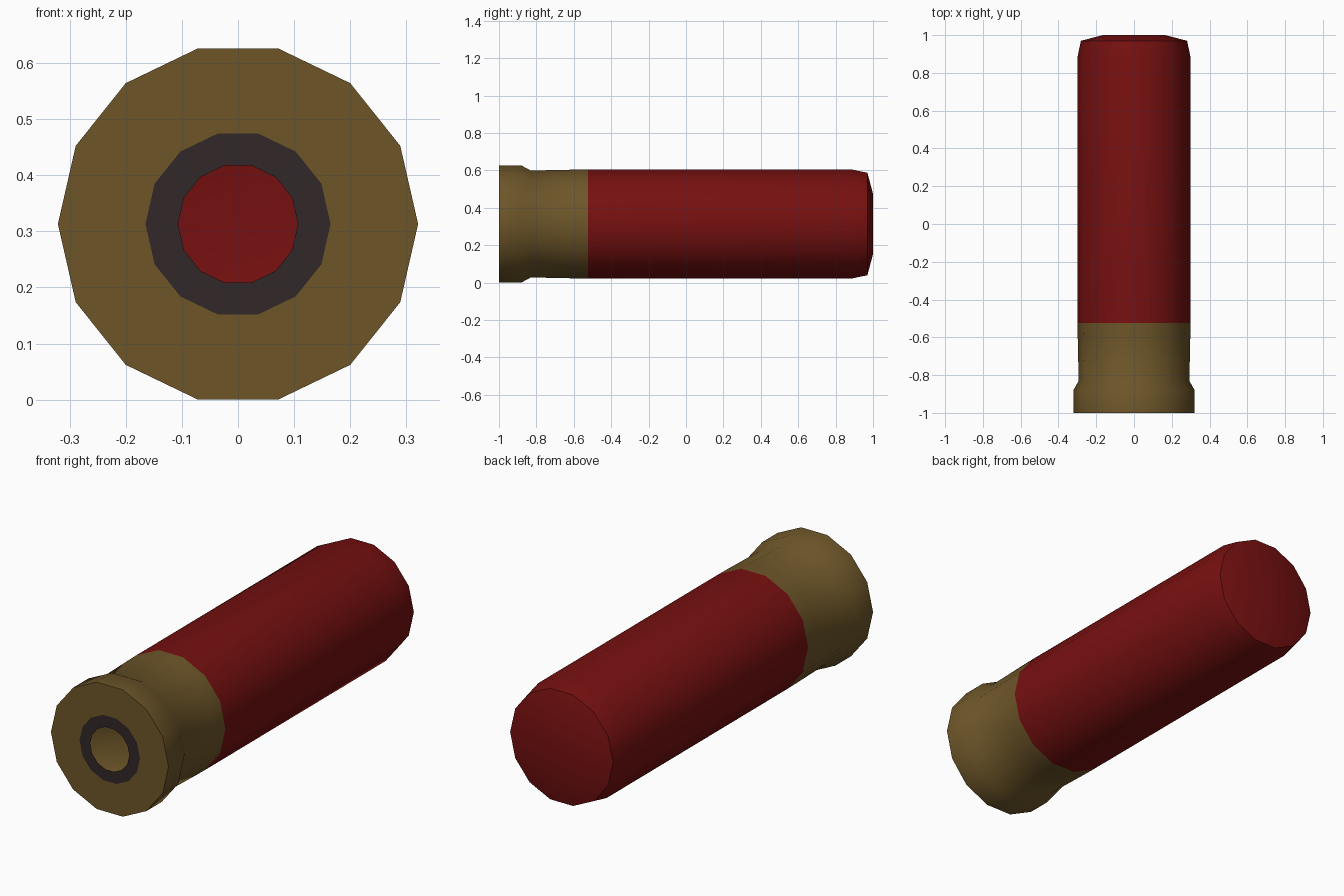
import bpy, math

if "Cube" in bpy.data.objects:
    bpy.data.objects.remove(bpy.data.objects["Cube"])

SIDES = 14
AXIS_Z = 0.313


def material(name, rgb):
    m = bpy.data.materials.new(name)
    m.diffuse_color = (*rgb, 1)
    m.use_nodes = True
    m.node_tree.nodes["Principled BSDF"].inputs["Base Color"].default_value = m.diffuse_color
    return m


brass = material("dull brass", (0.155, 0.093, 0.022))
red = material("dark red", (0.185, 0.0052, 0.0052))
dark = material("dark primer metal", (0.031, 0.020, 0.021))


def lathe(name, profile, mat, cap_end=False):
    """Spin (y, radius) points around the shell's long axis, front to back."""
    verts, faces = [], []
    for y, r in profile:
        for k in range(SIDES):
            a = 2 * math.pi * k / SIDES
            verts.append((r * math.cos(a), y, AXIS_Z + r * math.sin(a)))
    for i in range(len(profile) - 1):
        for k in range(SIDES):
            a, b = i * SIDES + k, i * SIDES + (k + 1) % SIDES
            faces.append((a, a + SIDES, b + SIDES, b))
    if cap_end:
        last = (len(profile) - 1) * SIDES
        faces.append(tuple(range(last + SIDES - 1, last - 1, -1)))
    mesh = bpy.data.meshes.new(name)
    mesh.from_pydata(verts, [], faces)
    mesh.materials.append(mat)
    obj = bpy.data.objects.new(name, mesh)
    bpy.context.collection.objects.link(obj)
    bpy.ops.object.select_all(action='DESELECT')
    obj.select_set(True)
    bpy.context.view_layer.objects.active = obj
    bpy.ops.object.shade_smooth_by_angle(angle=math.radians(40))
    return obj


# Dark ring around the open primer hole
lathe("primer_ring", [(-1, 0.107), (-1, 0.165)], dark)

# Brass head: flat base, rim, groove and sleeve
lathe("brass_head", [(-1, 0.165), (-1, 0.321), (-0.88, 0.321), (-0.83, 0.293),
                     (-0.6, 0.298), (-0.525, 0.299)], brass)

# Hollow red hull with a shallow domed, closed end
lathe("hull", [(-0.525, 0.299), (0.885, 0.299), (0.97, 0.281), (1, 0.165)],
      red, cap_end=True)
